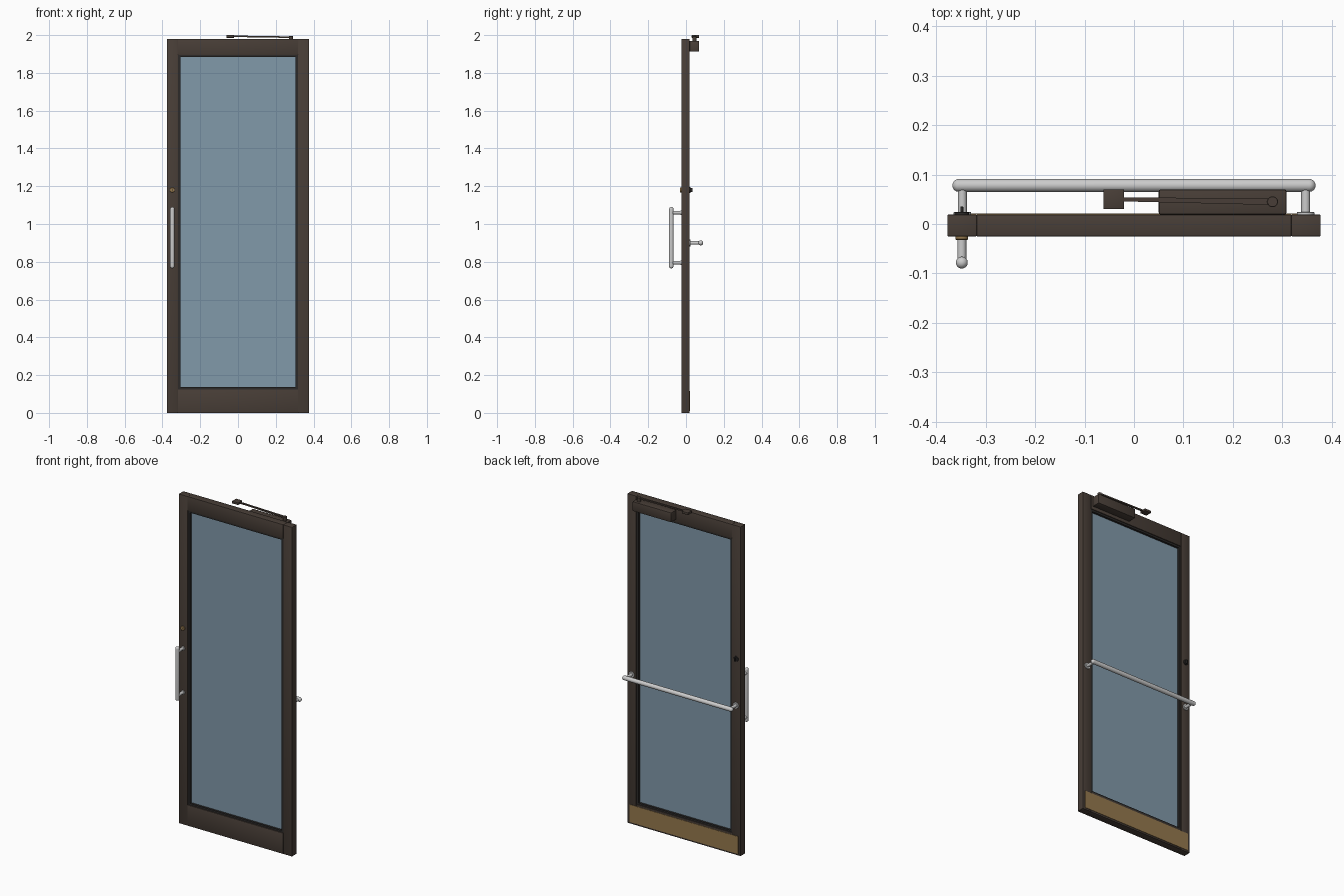
import bpy, bmesh, math
from mathutils import Vector

if "Cube" in bpy.data.objects:
    bpy.data.objects.remove(bpy.data.objects["Cube"])


def material(name, rgba):
    m = bpy.data.materials.new(name)
    m.diffuse_color = rgba
    m.use_nodes = True
    m.node_tree.nodes["Principled BSDF"].inputs["Base Color"].default_value = m.diffuse_color
    return m


BRONZE = material("dark bronze", (0.065, 0.048, 0.038, 1))
SEAL = material("black seal", (0.025, 0.023, 0.022, 1))
STEEL = material("brushed steel", (0.55, 0.56, 0.58, 1))
BRASS = material("brass", (0.30, 0.19, 0.075, 1))
GLASS = material("tinted glass", (0.22, 0.32, 0.40, 0.6))


def finish(bm, name, mat, smooth=False):
    bmesh.ops.recalc_face_normals(bm, faces=bm.faces)
    me = bpy.data.meshes.new(name)
    bm.to_mesh(me)
    bm.free()
    me.materials.append(mat)
    ob = bpy.data.objects.new(name, me)
    bpy.context.collection.objects.link(ob)
    if smooth:
        bpy.ops.object.select_all(action='DESELECT')
        ob.select_set(True)
        bpy.context.view_layer.objects.active = ob
        bpy.ops.object.shade_smooth_by_angle(angle=math.radians(40))
    return ob


def box(name, x, y, z, mat, bevel=0.0):
    """Box from (min, max) ranges, with optional edge bevel."""
    bm = bmesh.new()
    bmesh.ops.create_cube(bm, size=1)
    for v in bm.verts:
        v.co = [(r[0] + r[1]) / 2 + c * (r[1] - r[0]) for r, c in zip((x, y, z), v.co)]
    if bevel:
        bmesh.ops.bevel(bm, geom=bm.edges[:], offset=bevel, segments=2,
                        profile=0.5, affect='EDGES')
    return finish(bm, name, mat, bool(bevel))


def lathe(name, start, end, profile, mat, sides=32):
    """Revolve (distance, radius) points around the line start-end."""
    start, end = Vector(start), Vector(end)
    rot = (end - start).to_track_quat('Z', 'Y')
    bm = bmesh.new()
    vs = [bm.verts.new(start + rot @ Vector((r, 0, d))) for d, r in profile]
    es = [bm.edges.new(p) for p in zip(vs, vs[1:])]
    bmesh.ops.spin(bm, geom=vs + es, cent=start, axis=rot @ Vector((0, 0, 1)),
                   angle=math.tau, steps=sides, use_duplicate=False)
    bmesh.ops.remove_doubles(bm, verts=bm.verts, dist=1e-5)
    return finish(bm, name, mat, True)


def rod(name, start, end, r, mat, chamfer=0.0):
    n = (Vector(end) - Vector(start)).length
    c = chamfer
    pts = [(0, 0), (0, r), (n - c, r), (n, r - c), (n, 0)] if c else [(0, 0), (0, r), (n, r), (n, 0)]
    return lathe(name, start, end, pts, mat)


def capsule(name, start, end, r, mat):
    n = (Vector(end) - Vector(start)).length
    arc = [i * math.pi / 16 for i in range(9)]
    pts = [(r - r * math.cos(a), r * math.sin(a)) for a in arc]
    pts += [(n - d, q) for d, q in reversed(pts)]
    return lathe(name, start, end, pts, mat)


# Door frame: stiles and rails
FRONT, BACK = -0.025, 0.019
DEPTH = (FRONT, BACK)
for side, s in (("left", -1), ("right", 1)):
    box(side + "_stile", sorted((s * 0.318, s * 0.377)), DEPTH, (0, 1.98), BRONZE, 0.002)
box("top_rail", (-0.318, 0.318), DEPTH, (1.895, 1.98), BRONZE, 0.0015)
box("bottom_rail", (-0.318, 0.318), DEPTH, (0, 0.125), BRONZE, 0.0015)

# Glazing with a bead round each face
box("glass_pane", (-0.312, 0.312), (-0.007, 0.001), (0.13, 1.89), GLASS)
for face, y in (("front", (-0.020, -0.007)), ("back", (0.001, 0.014))):
    for side, s in (("left", -1), ("right", 1)):
        box(f"{face}_{side}_bead", sorted((s * 0.305, s * 0.318)), y, (0.125, 1.895), SEAL)
    box(face + "_bottom_bead", (-0.305, 0.305), y, (0.125, 0.136), SEAL)
    box(face + "_top_bead", (-0.305, 0.305), y, (1.884, 1.895), SEAL)

# Kick plate on the back
box("kick_plate", (-0.362, 0.362), (BACK, 0.0215), (0.01, 0.115), BRASS)

# Front pull handle
HX = -0.348
capsule("pull_handle", (HX, -0.078, 0.765), (HX, -0.078, 1.09), 0.012, STEEL)
for label, z in (("lower", 0.795), ("upper", 1.06)):
    rod(label + "_pull_post", (HX, FRONT, z), (HX, -0.078, z), 0.009, STEEL)
    rod(label + "_pull_rosette", (HX, FRONT, z), (HX, FRONT - 0.004, z), 0.012, STEEL, 0.001)

# Push bar across the back
capsule("push_bar", (-0.367, 0.078, 0.9), (0.367, 0.078, 0.9), 0.013, STEEL)
for side, s in (("left", -1), ("right", 1)):
    x = s * 0.347
    rod(side + "_push_post", (x, BACK, 0.9), (x, 0.078, 0.9), 0.009, STEEL)
    rod(side + "_push_rosette", (x, BACK, 0.9), (x, BACK + 0.005, 0.9), 0.018, STEEL, 0.001)

# Lock: key cylinder in front, thumb turn behind
rod("key_cylinder", (HX, FRONT, 1.18), (HX, FRONT - 0.007, 1.18), 0.013, BRASS, 0.0015)
box("key_slot", (HX - 0.001, HX + 0.001), (FRONT - 0.0075, FRONT - 0.006), (1.175, 1.185), SEAL)
rod("thumb_turn_rosette", (HX, BACK, 1.18), (HX, BACK + 0.005, 1.18), 0.015, SEAL, 0.001)
box("thumb_turn", (HX - 0.003, HX + 0.003), (BACK + 0.004, 0.035), (1.169, 1.191), SEAL, 0.001)

# Door closer: body, spindle, arm and frame shoe
box("closer_body", (0.05, 0.308), (BACK, 0.07), (1.912, 1.97), BRONZE, 0.004)
rod("closer_spindle", (0.28, 0.045, 1.965), (0.28, 0.045, 1.994), 0.011, BRONZE, 0.001)
box("closer_shoe", (-0.062, -0.02), (0.03, 0.07), (1.986, 2.0), BRONZE, 0.002)


def arm(name, a, b, wa, wb, thick):
    """Flat bar from a to b, tapering from width wa to wb."""
    bm = bmesh.new()
    rings = []
    for (x, y, z), w in ((a, wa), (b, wb)):
        rings.append([bm.verts.new((x, y + i * w / 2, z + j * thick / 2))
                      for i, j in ((-1, -1), (1, -1), (1, 1), (-1, 1))])
    for i in range(4):
        k = (i + 1) % 4
        bm.faces.new((rings[0][i], rings[0][k], rings[1][k], rings[1][i]))
    for ring in rings:
        bm.faces.new(ring)
    return finish(bm, name, BRONZE)


arm("closer_arm", (0.28, 0.045, 1.989), (-0.035, 0.05, 1.994), 0.013, 0.008, 0.008)
